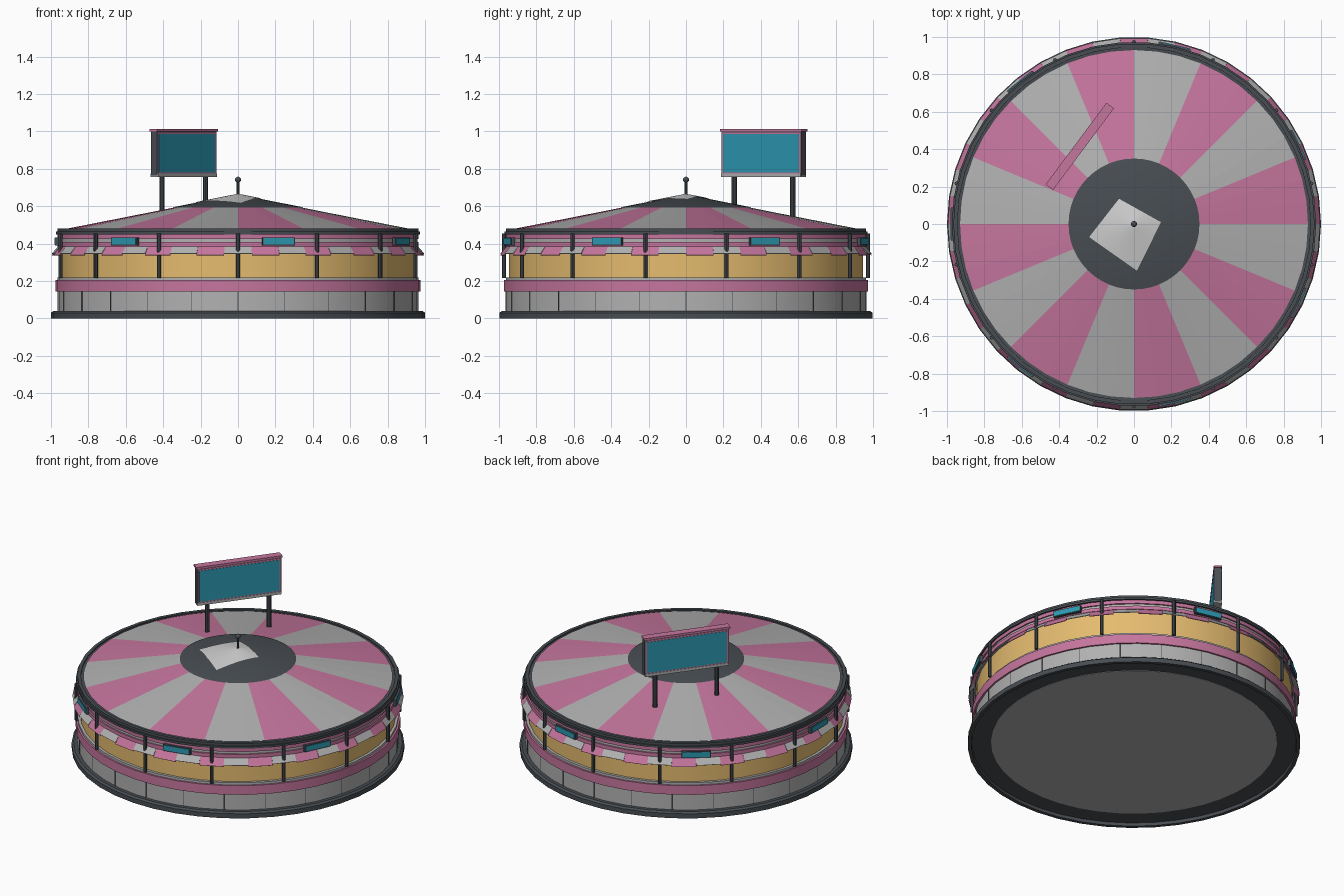
import bpy, bmesh, math
from mathutils import Matrix, Vector

cube = bpy.data.objects.get("Cube")
if cube:
    bpy.data.objects.remove(cube, do_unlink=True)


def material(name, r, g, b):
    m = bpy.data.materials.new(name)
    m.diffuse_color = (r, g, b, 1)
    m.use_nodes = True
    m.node_tree.nodes["Principled BSDF"].inputs["Base Color"].default_value = (r, g, b, 1)
    return m


PINK = material("pink", 0.56, 0.18, 0.34)
GREY = material("light grey", 0.44, 0.44, 0.44)
DARK = material("charcoal", 0.065, 0.075, 0.085)
YELLOW = material("warm yellow", 0.78, 0.5, 0.16)
TEAL = material("teal", 0.026, 0.32, 0.44)
WHITE = material("off white", 0.62, 0.62, 0.62)


def finish(name, bm, mats, smooth=False):
    bmesh.ops.recalc_face_normals(bm, faces=bm.faces)
    me = bpy.data.meshes.new(name)
    bm.to_mesh(me)
    bm.free()
    for m in mats:
        me.materials.append(m)
    ob = bpy.data.objects.new(name, me)
    bpy.context.collection.objects.link(ob)
    if smooth:
        bpy.ops.object.select_all(action='DESELECT')
        ob.select_set(True)
        bpy.context.view_layer.objects.active = ob
        bpy.ops.object.shade_smooth_by_angle(angle=math.radians(30))
    return ob


def polar(r, a, z):
    return Vector((r * math.cos(a), r * math.sin(a), z))


def lathe(name, profile, mat, segs=42):
    """Sweep a closed (radius, height) profile around the z axis."""
    bm = bmesh.new()
    rings = [[bm.verts.new(polar(r, math.tau * (i + 0.5) / segs - math.pi / 2, z))
              for r, z in profile] for i in range(segs)]
    n = len(profile)
    for i in range(segs):
        a, b = rings[i], rings[(i + 1) % segs]
        for j in range(n):
            k = (j + 1) % n
            bm.faces.new((a[j], b[j], b[k], a[k]))
    return finish(name, bm, [mat], True)


def band(name, r, z0, z1, mat, depth=0.06):
    return lathe(name, [(r - depth, z0), (r, z0), (r, z1), (r - depth, z1)], mat)


def add_box(bm, size, matrix, index=0):
    res = bmesh.ops.create_cube(bm, size=1, matrix=matrix @ Matrix.Diagonal((*size, 1)))
    for f in {f for v in res["verts"] for f in v.link_faces}:
        f.material_index = index


def add_rod(bm, r, z0, z1, x, y, segs=8):
    bmesh.ops.create_cone(bm, cap_ends=True, segments=segs, radius1=r, radius2=r, depth=z1 - z0,
                          matrix=Matrix.Translation((x, y, (z0 + z1) / 2)))


def around(a, r, z):
    return Matrix.Rotation(a, 4, 'Z') @ Matrix.Translation((r, 0, z))


def roof_z(r):
    return 0.66 - 0.183 * r / 0.93


# Plinth with a raised underside, and floor
lathe("plinth", [(0.85, 0.02), (0.975, 0.02), (0.978, 0), (1, 0), (1, 0.03), (0.988, 0.04),
                 (0.85, 0.04)], DARK)
bm = bmesh.new()
bmesh.ops.create_cone(bm, cap_ends=True, segments=42, radius1=0.86, radius2=0.86, depth=0.02,
                      matrix=Matrix.Translation((0, 0, 0.028)))
finish("floor", bm, [GREY])

# Wall bands
band("lower_wall", 0.965, 0.04, 0.15, GREY)
band("pink_band", 0.976, 0.145, 0.205, PINK)
band("window_sill", 0.965, 0.205, 0.22, GREY)
band("window_wall", 0.948, 0.215, 0.39, YELLOW)
band("upper_wall", 0.957, 0.38, 0.46, GREY)
band("lower_trim", 0.966, 0.385, 0.408, PINK)
band("upper_trim", 0.966, 0.425, 0.448, PINK)
lathe("roof_rim", [(0.88, 0.45), (0.974, 0.45), (0.974, 0.464), (0.966, 0.464), (0.966, 0.48),
                   (0.945, 0.48), (0.945, 0.472), (0.88, 0.468)], DARK)

# Seams between the lower wall panels
bm = bmesh.new()
for i in range(24):
    add_box(bm, (0.01, 0.003, 0.105), around(math.tau * i / 24, 0.961, 0.0925))
finish("wall_seams", bm, [DARK])

# Striped awning with alternating drop
bm = bmesh.new()
half = math.pi / 42
for i in range(42):
    a = -math.pi / 2 + i * 2 * half
    pink = i % 2
    low = 0.338 if pink else 0.346
    rows = [[bm.verts.new(polar(r, a + s * half, z)) for s in (-1, 1)]
            for r, z in ((0.96, 0.385), (0.994, low))]
    bm.faces.new((*rows[0], *reversed(rows[1]))).material_index = 0 if pink else 1
awning = finish("awning", bm, [PINK, GREY])
solid = awning.modifiers.new("thickness", 'SOLIDIFY')
solid.thickness = 0.004
solid.offset = 0

# Posts around the wall
bm = bmesh.new()
for i in range(14):
    p = polar(0.973, -math.pi / 2 + math.tau * i / 14, 0)
    add_rod(bm, 0.011, 0.215, 0.455, p.x, p.y)
finish("wall_posts", bm, [DARK], True)

# Framed plates in every other bay
bm = bmesh.new()
for i in range(7):
    a = -math.pi / 2 + math.tau * (i + 0.25) / 7
    add_box(bm, (0.02, 0.176, 0.042), around(a, 0.968, 0.412), 0)
    add_box(bm, (0.02, 0.166, 0.034), around(a, 0.972, 0.412), 1)
finish("bay_plates", bm, [DARK, TEAL])

# Striped roof, three facets to a stripe
bm = bmesh.new()
apex = bm.verts.new((0, 0, roof_z(0)))
edge = [bm.verts.new(polar(0.93, math.tau * i / 48, roof_z(0.93))) for i in range(48)]
for i in range(48):
    bm.faces.new((apex, edge[i], edge[(i + 1) % 48])).material_index = i // 3 % 2
finish("roof", bm, [PINK, GREY])

# Round roof cap
bm = bmesh.new()
bmesh.ops.create_cone(bm, cap_ends=False, segments=48, radius1=0.35, radius2=0,
                      depth=roof_z(0) - roof_z(0.35),
                      matrix=Matrix.Translation((0, 0, (roof_z(0) + roof_z(0.35)) / 2 + 0.003)))
finish("roof_cap", bm, [DARK], True)

# Plain pale panel draped over the cap
corners = [Vector(c) for c in ((-0.24, -0.07), (0.016, -0.25), (0.144, 0.01), (-0.08, 0.135))]
bm = bmesh.new()
n = 14
grid = []
for i in range(n + 1):
    low = corners[0].lerp(corners[1], i / n)
    high = corners[3].lerp(corners[2], i / n)
    pts = [low.lerp(high, j / n) for j in range(n + 1)]
    grid.append([bm.verts.new((p.x, p.y, roof_z(p.length) + 0.007)) for p in pts])
for i in range(n):
    for j in range(n):
        bm.faces.new((grid[i][j], grid[i + 1][j], grid[i + 1][j + 1], grid[i][j + 1]))
finish("roof_panel", bm, [WHITE], True)

# Finial
bm = bmesh.new()
add_rod(bm, 0.007, 0.64, 0.74, 0, 0)
bmesh.ops.create_uvsphere(bm, u_segments=12, v_segments=8, radius=0.016,
                          matrix=Matrix.Translation((0, 0, 0.742)))
finish("finial", bm, [DARK], True)

# Billboard: case, pink borders, teal screens on both sides, cap and ledge
board = Matrix.Translation((-0.29, 0.415, 0)) @ Matrix.Rotation(math.radians(53.3), 4, 'Z')
bm = bmesh.new()
for length, depth, z0, z1, index in ((0.535, 0.040, 0.765, 1.0, 0),
                                     (0.525, 0.044, 0.775, 0.995, 1),
                                     (0.507, 0.048, 0.781, 0.985, 2),
                                     (0.545, 0.05, 1.0, 1.012, 1),
                                     (0.53, 0.05, 0.757, 0.775, 3)):
    add_box(bm, (length, depth, z1 - z0),
            board @ Matrix.Translation((0, 0, (z0 + z1) / 2)), index)
finish("billboard", bm, [DARK, PINK, TEAL, GREY])

bm = bmesh.new()
for side in (-1, 1):
    p = board @ Vector((side * 0.195, 0, 0))
    add_rod(bm, 0.015, 0.53, 0.76, p.x, p.y, 10)
finish("billboard_posts", bm, [DARK], True)
